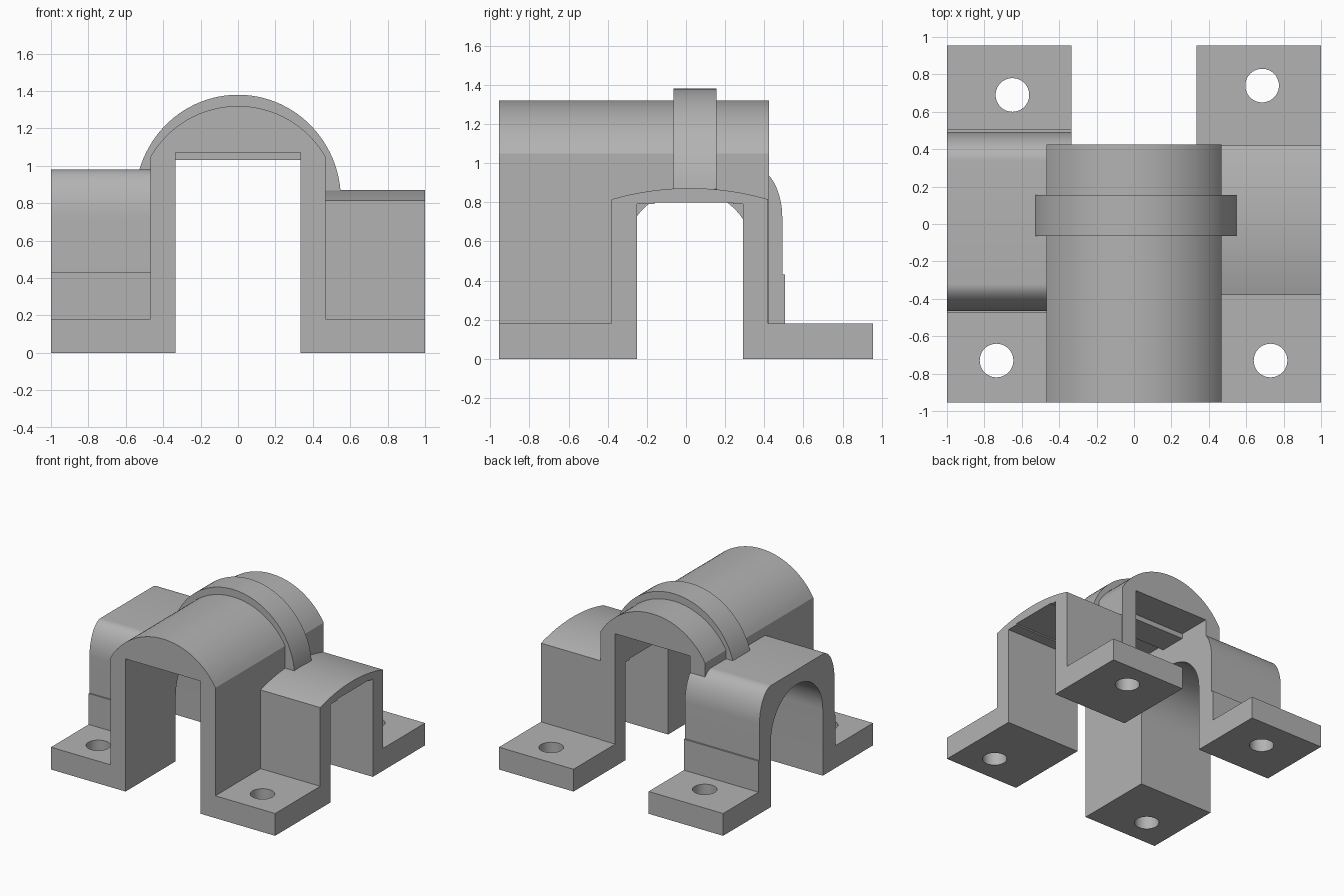
import bpy, bmesh, math
from mathutils import Vector

cube = bpy.data.objects.get("Cube")
if cube:
    bpy.data.objects.remove(cube, do_unlink=True)

grey = bpy.data.materials.new("plain_grey")
grey.use_nodes = True
COLOUR = (0.45, 0.45, 0.45, 1)
grey.diffuse_color = COLOUR
grey.node_tree.nodes["Principled BSDF"].inputs["Base Color"].default_value = COLOUR


def ellipse(cx, cz, rx, rz, start, end, n=32):
    """Points on an elliptical arc, angles in degrees."""
    angles = [math.radians(start + (end - start) * i / n) for i in range(n + 1)]
    return [(cx + rx * math.cos(a), cz + rz * math.sin(a)) for a in angles]


def bow(u0, u1, z, rise, n=32):
    """Shallow circular arc from u1 back to u0, rising above z."""
    half = (u1 - u0) / 2
    r = (half ** 2 + rise ** 2) / (2 * rise)
    a = math.degrees(math.asin(half / r))
    return ellipse((u0 + u1) / 2, z + rise - r, r, r, 90 - a, 90 + a, n)


def extrude(name, profile, axis, lo, hi):
    """Closed profile pushed along one axis from lo to hi."""
    place = {"x": lambda u, v, w: (w, u, v),
             "y": lambda u, v, w: (u, w, v),
             "z": lambda u, v, w: (u, v, w)}[axis]
    bm = bmesh.new()
    face = bm.faces.new([bm.verts.new(place(u, v, lo)) for u, v in profile])
    grown = bmesh.ops.extrude_face_region(bm, geom=[face])["geom"]
    shift = Vector(place(0, 0, hi - lo))
    bmesh.ops.translate(bm, vec=shift,
                        verts=[g for g in grown if isinstance(g, bmesh.types.BMVert)])
    bmesh.ops.recalc_face_normals(bm, faces=bm.faces)
    mesh = bpy.data.meshes.new(name)
    bm.to_mesh(mesh)
    bm.free()
    mesh.materials.append(grey)
    obj = bpy.data.objects.new(name, mesh)
    bpy.context.collection.objects.link(obj)
    return obj


def cut(obj, cutter):
    """Subtract the cutter, then discard it."""
    mod = obj.modifiers.new("cut", "BOOLEAN")
    mod.operation, mod.solver, mod.object = "DIFFERENCE", "EXACT", cutter
    bpy.context.view_layer.update()
    graph = bpy.context.evaluated_depsgraph_get()
    mesh = bpy.data.meshes.new_from_object(obj.evaluated_get(graph))
    obj.modifiers.clear()
    obj.data = mesh
    bpy.data.objects.remove(cutter, do_unlink=True)


def smooth(obj):
    bpy.ops.object.select_all(action="DESELECT")
    obj.select_set(True)
    bpy.context.view_layer.objects.active = obj
    bpy.ops.object.shade_smooth_by_angle(angle=math.radians(25))


INNER, WALL, END = 0.335, 0.467, 0.955
CEILING = 1.07

# Openings of the two side arches
square_opening = [(-0.25, 0), (0.29, 0), (0.29, 0.79), (0.24, 0.79),
                  (0.24, 0.80), (-0.16, 0.80), (-0.16, 0.79), (-0.25, 0.79)]
round_opening = [(0.345, 0)] + ellipse(0.015, 0.533, 0.33, 0.33, 0, 180) + [(-0.315, 0)]


def lowered(opening):
    return [(u, v if v > 0 else -0.1) for u, v in opening]


# Long main arch with a bowed roof
main_profile = ([(INNER, 0), (WALL, 0)] + bow(-WALL, WALL, 1.05, 0.27) +
                [(-WALL, 0), (-INNER, 0), (-INNER, CEILING), (INNER, CEILING)])
main_arch = extrude("main_arch", main_profile, "y", -END, 0.425)
cut(main_arch, extrude("square_cutter", lowered(square_opening), "x", 0.2, 0.6))
cut(main_arch, extrude("round_cutter", lowered(round_opening), "x", -0.6, -0.2))

# Raised band over the main arch
band_profile = (ellipse(0, 0.82, 0.55, 0.56, 5, 175, 48) +
                [(-0.45, 0.87), (-0.45, 1.03), (0.45, 1.03), (0.45, 0.865)])
band = extrude("band", band_profile, "y", -0.065, 0.155)

# Flat side arch with a gently bowed top
flat_profile = [(0.42, 0)] + bow(-0.38, 0.42, 0.815, 0.057) + [(-0.38, 0)]
flat_side_arch = extrude("flat_side_arch", flat_profile + square_opening[:1] +
                         square_opening[:0:-1], "x", INNER, 1)

# Rounded side arch with thicker lower legs
round_profile = ([(0.505, 0), (0.505, 0.43), (0.492, 0.43)] +
                 ellipse(0.34, 0.72, 0.152, 0.26, 0, 90, 16) +
                 ellipse(-0.32, 0.72, 0.145, 0.26, 90, 180, 16) +
                 [(-0.465, 0.43), (-0.475, 0.43), (-0.475, 0)])
round_side_arch = extrude("round_side_arch", round_profile + round_opening[:0:-1] +
                          round_opening[:1], "x", -1, -INNER)

# Corner mounting feet, each with a bolt hole
feet = [("front_right_foot", -1, -1, 0.40, -0.735, -0.73),
        ("front_left_foot", 1, -1, 0.36, 0.73, -0.73),
        ("back_right_foot", -1, 1, 0.45, -0.65, 0.69),
        ("back_left_foot", 1, 1, 0.38, 0.685, 0.74)]
parts = [main_arch, band, flat_side_arch, round_side_arch]
for name, sx, sy, start, hx, hy in feet:
    x0 = INNER * sx
    outline = [(x0, start * sy), (sx, start * sy), (sx, END * sy), (x0, END * sy)]
    foot = extrude(name, outline, "z", 0, 0.18)
    hole = ellipse(hx, hy, 0.09, 0.09, 0, 360, 40)[:-1]
    cut(foot, extrude("hole_cutter", hole, "z", -0.1, 0.3))
    parts.append(foot)

for part in parts:
    smooth(part)
